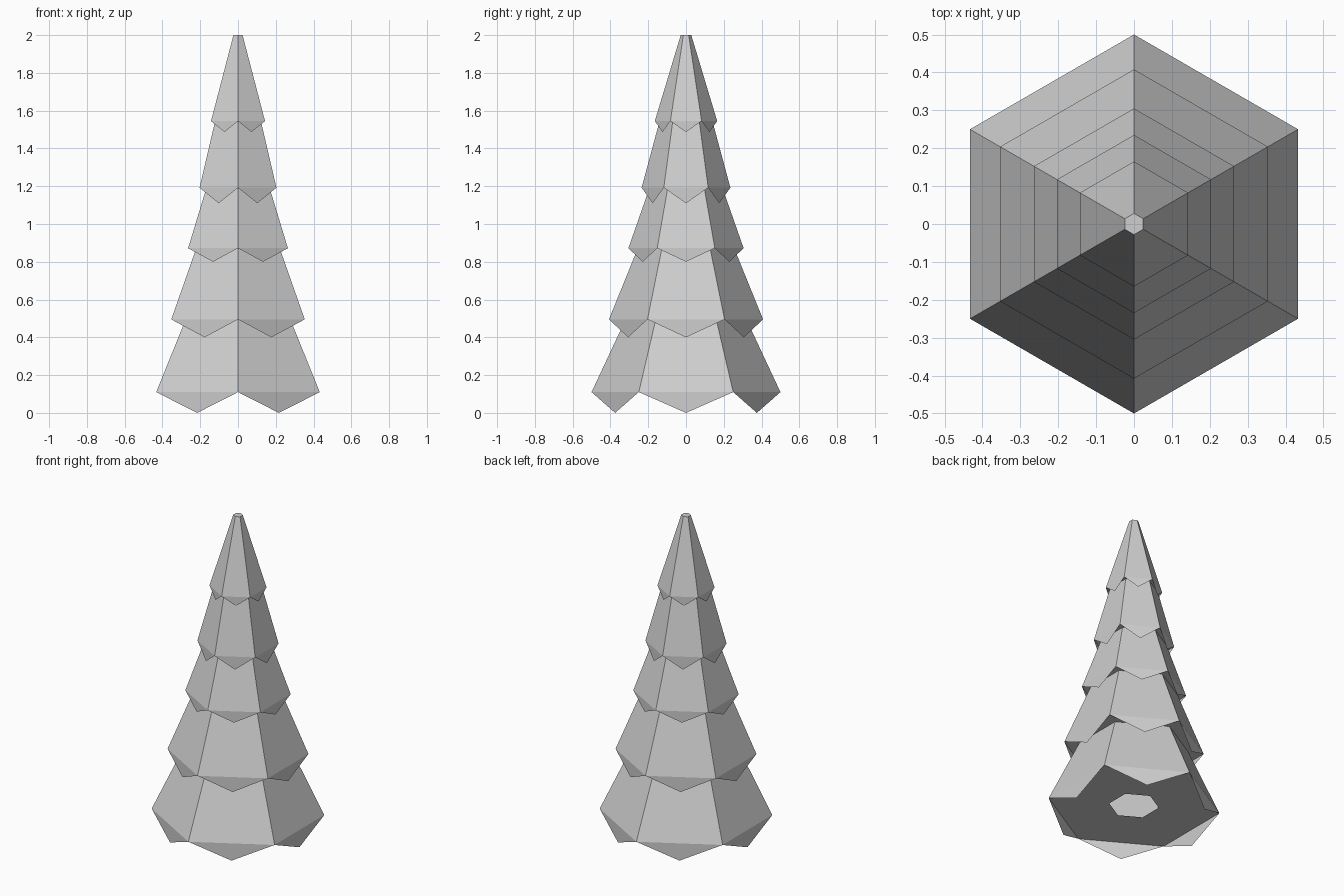
import bpy, bmesh, math

if "Cube" in bpy.data.objects:
    bpy.data.objects.remove(bpy.data.objects["Cube"])

# One flat grey for the whole tree
grey = bpy.data.materials.new("light grey")
grey.diffuse_color = (0.62, 0.62, 0.62, 1.0)
grey.use_nodes = True
grey.node_tree.nodes["Principled BSDF"].inputs["Base Color"].default_value = grey.diffuse_color

SIDES = 6
ANGLES = [math.radians(30 + 60 * i) for i in range(SIDES)]


def ring(bm, radius, z):
    return [bm.verts.new((radius * math.cos(a), radius * math.sin(a), z)) for a in ANGLES]


def make_tier(name, z, radius, tip_z, z_top, r_top, r_inner, capped):
    """Hexagonal skirt with an open-centred underside and hanging branch points."""
    bm = bmesh.new()
    inner = ring(bm, r_inner, z)
    outer = ring(bm, radius, z)
    top = ring(bm, r_top, z_top)
    for i in range(SIDES):
        j = (i + 1) % SIDES
        a, b = outer[i], outer[j]
        # sloping side
        bm.faces.new((a, b, top[j], top[i]))
        # flat underside
        bm.faces.new((a, inner[i], inner[j], b))
        # triangular branch point below the edge
        mid = (a.co + b.co) / 2
        tip = bm.verts.new((mid.x, mid.y, tip_z))
        bm.faces.new((a, tip, b))
    if capped:
        bm.faces.new(top)
    mesh = bpy.data.meshes.new(name)
    bm.to_mesh(mesh)
    bm.free()
    mesh.materials.append(grey)
    obj = bpy.data.objects.new(name, mesh)
    bpy.context.collection.objects.link(obj)


# Tiers from bottom to top: rim height, rim radius, tip height, neck radius
tiers = [
    (0.11, 0.50, 0.00, 0.32),
    (0.495, 0.408, 0.40, 0.255),
    (0.872, 0.305, 0.80, 0.193),
    (1.192, 0.235, 1.11, 0.14),
    (1.545, 0.165, 1.487, 0.028),
]
inner_radius = 0.145  # hole left for the trunk
for i, (z, r, tip_z, neck) in enumerate(tiers):
    last = i == len(tiers) - 1
    z_top = 2.0 if last else tiers[i + 1][0]
    make_tier(f"foliage_tier_{i + 1}", z, r, tip_z, z_top, neck, inner_radius, last)
    inner_radius = neck
